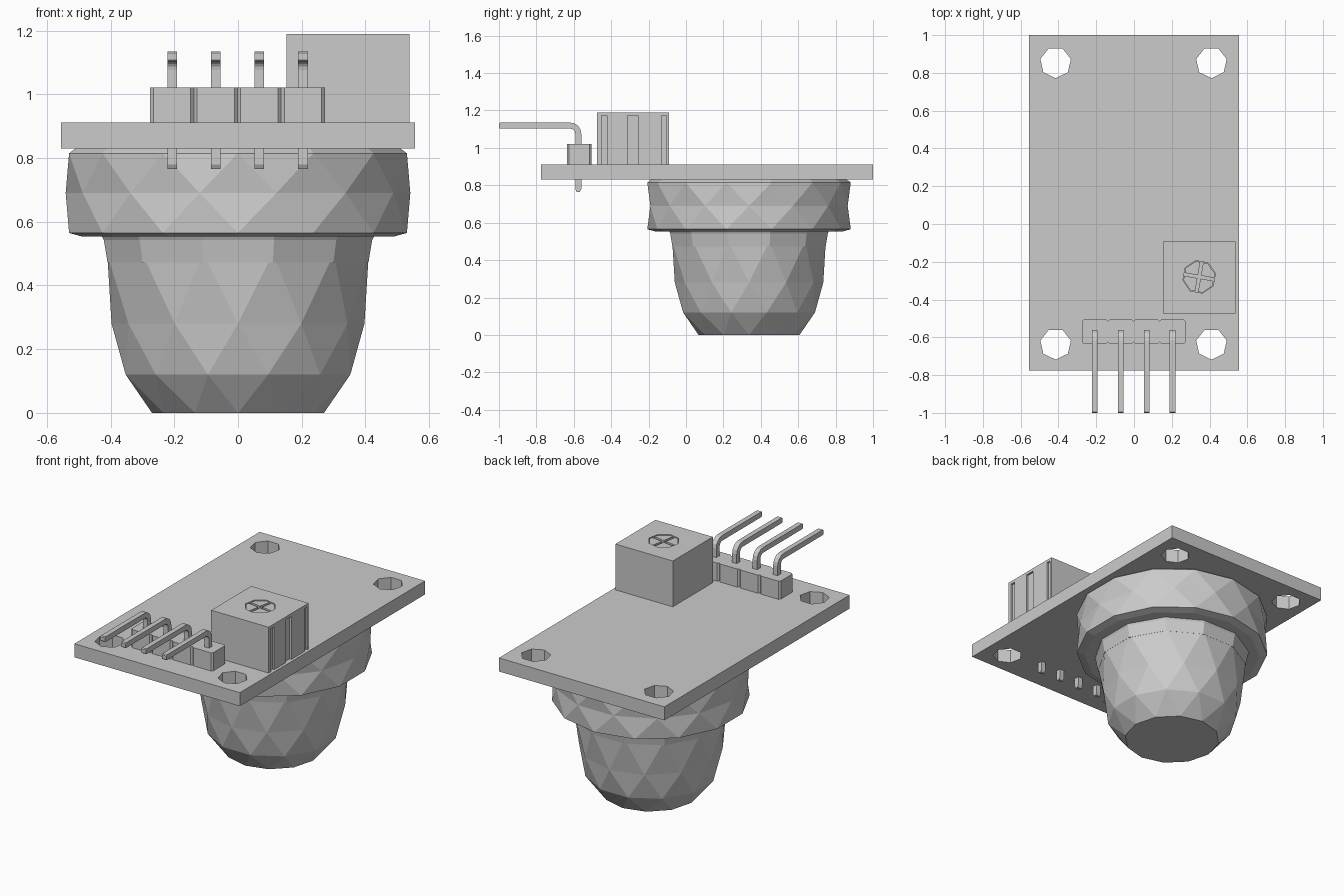
import bpy, bmesh, math
from math import sin, cos, pi
from mathutils import Matrix

if "Cube" in bpy.data.objects:
    bpy.data.objects.remove(bpy.data.objects["Cube"])


def make_object(name, bm):
    bmesh.ops.recalc_face_normals(bm, faces=bm.faces[:])
    mesh = bpy.data.meshes.new(name)
    bm.to_mesh(mesh)
    bm.free()
    ob = bpy.data.objects.new(name, mesh)
    bpy.context.collection.objects.link(ob)
    return ob


def add_box(bm, x0, x1, y0, y1, z0, z1, turn=0.0):
    m = (Matrix.Translation(((x0 + x1) / 2, (y0 + y1) / 2, (z0 + z1) / 2))
         @ Matrix.Rotation(turn, 4, 'Z')
         @ Matrix.Diagonal((x1 - x0, y1 - y0, z1 - z0, 1)))
    bmesh.ops.create_cube(bm, size=1, matrix=m)


def loft(bm, rings, n, cx, cy, start=0.0):
    """Rings of (radius, z, twist in steps); a half-step twist gives triangles."""
    step = 2 * pi / n
    rows = []
    for r, z, t in rings:
        rows.append([bm.verts.new((cx + r * cos(start + (i + t) * step),
                                   cy + r * sin(start + (i + t) * step), z))
                     for i in range(n)])
    for k in range(len(rows) - 1):
        a, b = rows[k], rows[k + 1]
        if rings[k][2] > rings[k + 1][2]:
            a, b = b, a
        for i in range(n):
            j = (i + 1) % n
            if rings[k][2] == rings[k + 1][2]:
                bm.faces.new((a[i], a[j], b[j], b[i]))
            else:
                bm.faces.new((a[i], a[j], b[i]))
                bm.faces.new((a[j], b[j], b[i]))
    bm.faces.new(rows[0])
    bm.faces.new(rows[-1])


def cut(ob, bm):
    cutter = make_object("cutter", bm)
    cutter.hide_render = True
    mod = ob.modifiers.new("cut", 'BOOLEAN')
    mod.operation = 'DIFFERENCE'
    mod.solver = 'EXACT'
    mod.object = cutter
    bpy.context.view_layer.objects.active = ob
    bpy.ops.object.modifier_apply(modifier=mod.name)
    bpy.data.objects.remove(cutter)


# Circuit board with four low-poly mounting holes
bm = bmesh.new()
add_box(bm, -.555, .555, -.775, 1.0, .83, .912)
board = make_object("circuit_board", bm)
bm = bmesh.new()
for x in (-.415, .41):
    for y in (-.635, .855):
        loft(bm, [(.083, .78, 0), (.083, .96, 0)], 7, x, y, -pi / 2)
cut(board, bm)

# Faceted sensor ring below the board
bm = bmesh.new()
loft(bm, [(.50, .553, 0), (.544, .565, 0), (.541, .69, .5),
          (.544, .815, 0), (.52, .832, 0)], 14, 0, .337, -pi / 2)
make_object("sensor_ring", bm)

# Collar between ring and dome
bm = bmesh.new()
loft(bm, [(.424, .472, .5), (.436, .542, .5), (.445, .56, .5)], 12, 0, .337, -pi / 2)
make_object("sensor_collar", bm)

# Faceted dome
bm = bmesh.new()
loft(bm, [(.27, 0, 0), (.365, .12, .5), (.397, .28, .5 + .5),
          (.425, .50, .5)], 12, 0, .337, -pi / 2)
make_object("sensor_dome", bm)

# Adjuster box with round recess and shallow side grooves
bm = bmesh.new()
add_box(bm, .153, .538, -.475, -.092, .912, 1.19)
adjuster = make_object("adjuster_box", bm)
bm = bmesh.new()
loft(bm, [(.088, 1.165, 0), (.088, 1.25, 0)], 8, .345, -.28, .2)
for y0, y1 in ((-.453, -.422), (-.313, -.257), (-.132, -.105)):
    add_box(bm, .526, .6, y0, y1, .88, 1.172)
cut(adjuster, bm)

# Adjuster screw with a cross slot
bm = bmesh.new()
loft(bm, [(.085, 1.15, 0), (.085, 1.186, 0)], 8, .345, -.28, .2)
screw = make_object("adjuster_screw", bm)
for turn in (-.17, pi / 2 - .17):
    bm = bmesh.new()
    add_box(bm, .245, .445, -.288, -.272, 1.168, 1.25, turn)
    cut(screw, bm)

# Pin header: four chamfered blocks, each with a bent pin
for i in range(4):
    x = -.207 + .137 * i
    bm = bmesh.new()
    w, d, c = .0685, .065, .01
    outline = [(w, d - c), (w - c, d), (c - w, d), (-w, d - c),
               (-w, c - d), (c - w, -d), (w - c, -d), (w, c - d)]
    base = bm.faces.new([bm.verts.new((x + a, -.57 + b, .912)) for a, b in outline])
    ext = bmesh.ops.extrude_face_region(bm, geom=[base])
    bmesh.ops.translate(bm, vec=(0, 0, .11),
                        verts=[v for v in ext['geom'] if isinstance(v, bmesh.types.BMVert)])
    make_object(f"header_block_{i + 1}", bm)

    # Bent pin side profile, extruded across its width
    def arc(r):
        return [(-.618 + r * cos(k * pi / 8), 1.077 + r * sin(k * pi / 8)) for k in range(5)]
    prof = ([(-.568, .765), (-.56, .78)] + arc(.058) + [(-.995, 1.135), (-1, 1.13), (-1, 1.108), (-.995, 1.103)]
            + arc(.026)[::-1] + [(-.592, .78), (-.584, .765)])
    bm = bmesh.new()
    side = bm.faces.new([bm.verts.new((x - .015, y, z)) for y, z in prof])
    ext = bmesh.ops.extrude_face_region(bm, geom=[side])
    bmesh.ops.translate(bm, vec=(.03, 0, 0),
                        verts=[v for v in ext['geom'] if isinstance(v, bmesh.types.BMVert)])
    make_object(f"header_pin_{i + 1}", bm)
